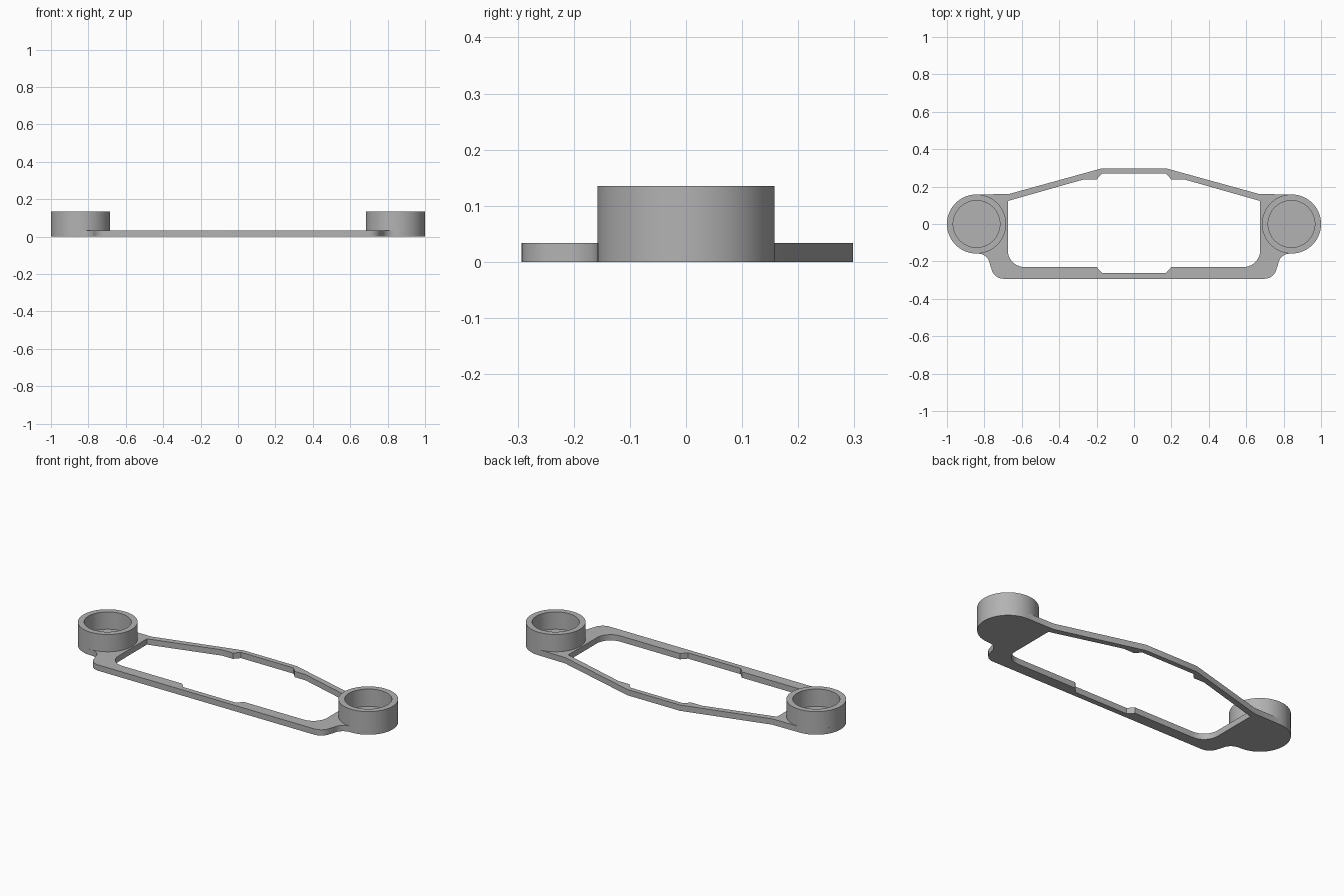
import bpy, bmesh
from math import radians, cos, sin
from mathutils import Vector

cube = bpy.data.objects.get("Cube")
if cube:
    bpy.data.objects.remove(cube, do_unlink=True)

PLATE, TOP = 0.034, 0.135          # plate thickness, cup rim height
CUP_X, R_OUT, R_IN = 0.842, 0.158, 0.125

grey = bpy.data.materials.new("plain grey")
grey.use_nodes = True
grey.diffuse_color = (0.45, 0.45, 0.45, 1)
grey.node_tree.nodes["Principled BSDF"].inputs["Base Color"].default_value = grey.diffuse_color


def finish(name, bm):
    bmesh.ops.recalc_face_normals(bm, faces=bm.faces)
    mesh = bpy.data.meshes.new(name)
    bm.to_mesh(mesh)
    bm.free()
    mesh.materials.append(grey)
    obj = bpy.data.objects.new(name, mesh)
    bpy.context.collection.objects.link(obj)
    bpy.ops.object.select_all(action='DESELECT')
    bpy.context.view_layer.objects.active = obj
    obj.select_set(True)
    bpy.ops.object.shade_smooth_by_angle(angle=radians(30))
    return obj


def arc(cx, cy, r, start, end, n):
    angles = [radians(start + (end - start) * i / n) for i in range(n + 1)]
    return [(cx + r * cos(a), cy + r * sin(a)) for a in angles]


def mirrored(half):
    return half + [(-x, y) for x, y in reversed(half)]


# Half outlines, from the back middle round to the front middle
outer = ([(0.17, 0.298), (0.67, 0.16)]
         + arc(CUP_X, 0, R_OUT, 90, -92, 40)
         + arc(0.835, -0.223, 0.065, 95, 175, 8)
         + arc(0.698, -0.228, 0.065, -10, -90, 8))
inner = ([(0.17, 0.27), (0.20, 0.238), (0.27, 0.238), (0.675, 0.123)]
         + arc(0.585, -0.14, 0.09, 0, -90, 10)
         + [(0.20, -0.23), (0.17, -0.262)])

# Flat frame plate with its opening
bm = bmesh.new()
edges = []
for loop in (mirrored(outer), mirrored(inner)):
    verts = [bm.verts.new((x, y, 0)) for x, y in loop]
    edges += [bm.edges.new((a, b)) for a, b in zip(verts, verts[1:] + verts[:1])]
bmesh.ops.triangle_fill(bm, edges=edges, use_beauty=True)
bmesh.ops.dissolve_limit(bm, angle_limit=0.01, verts=[], edges=bm.edges[:])
result = bmesh.ops.extrude_face_region(bm, geom=bm.faces[:], use_keep_orig=True)
bmesh.ops.translate(bm, vec=Vector((0, 0, PLATE)),
                    verts=[g for g in result["geom"] if isinstance(g, bmesh.types.BMVert)])
finish("frame_plate", bm)

# Round cup wall standing on each end of the plate
for name, side in (("left_cup_wall", 1), ("right_cup_wall", -1)):
    bm = bmesh.new()
    profile = [(R_OUT, PLATE), (R_OUT, TOP), (R_IN, TOP), (R_IN, PLATE)]
    pts = [bm.verts.new((r, 0, z)) for r, z in profile]
    lines = [bm.edges.new(p) for p in zip(pts, pts[1:])]
    bmesh.ops.spin(bm, geom=pts + lines, cent=(0, 0, 0), axis=(0, 0, 1),
                   angle=radians(360), steps=80, use_merge=True)
    bmesh.ops.remove_doubles(bm, verts=bm.verts, dist=0.0001)
    bmesh.ops.translate(bm, verts=bm.verts, vec=(side * CUP_X, 0, 0))
    # Open-bottomed tube: turn the shell outwards from its rim
    finish(name, bm)
